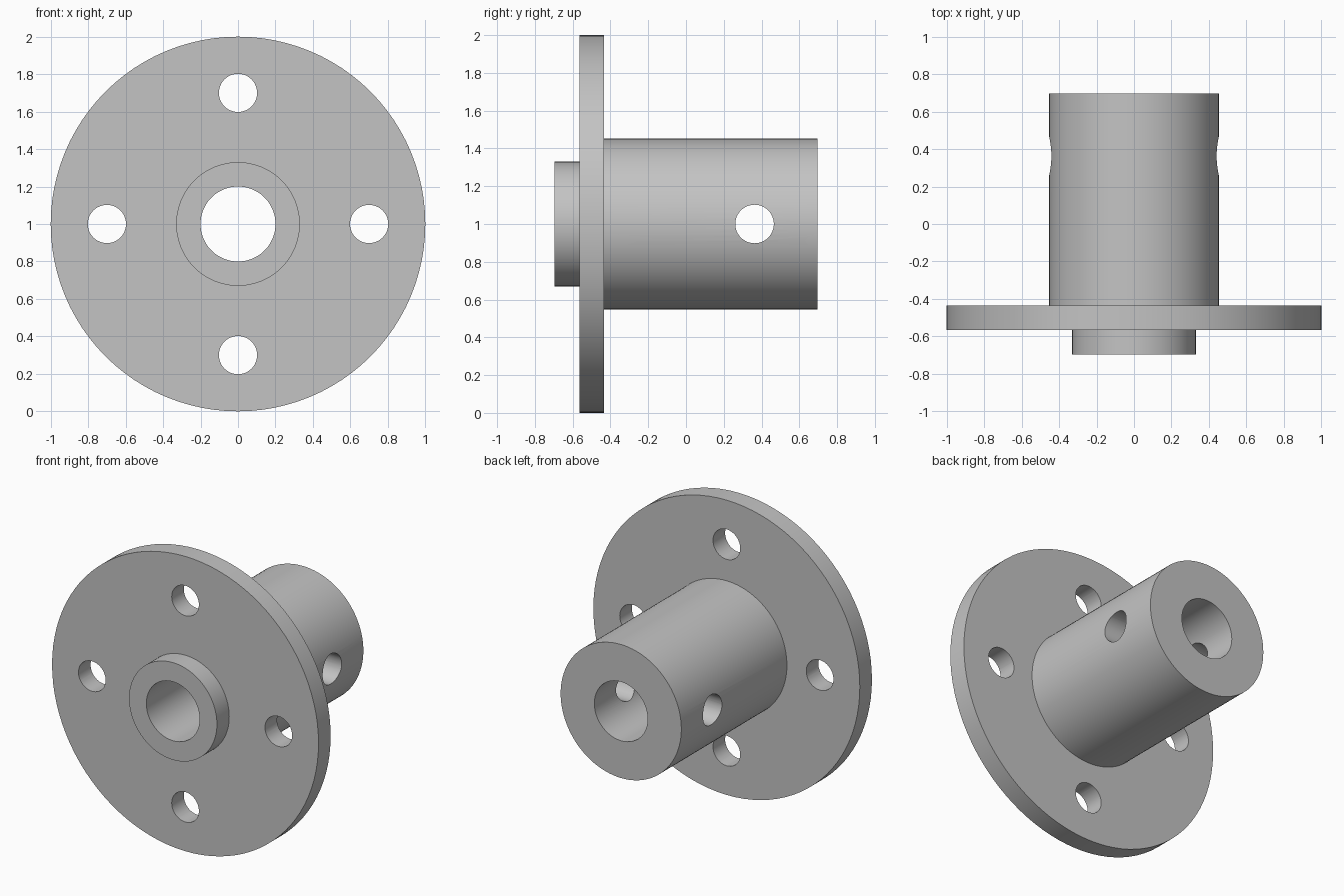
import bpy
import bmesh
from math import pi, sin, cos, radians
from mathutils import Matrix, Vector

cube = bpy.data.objects.get("Cube")
if cube:
    bpy.data.objects.remove(cube, do_unlink=True)

SEGMENTS = 96
CENTRE_Z = 1.0
BORE, BOSS, HUB, FLANGE = 0.2, 0.33, 0.453, 1.0
FRONT, FLANGE_FRONT, FLANGE_BACK, BACK = -0.697, -0.565, -0.435, 0.697
HOLE, BOLT_CIRCLE, CROSS_Y = 0.102, 0.7, 0.363

grey = bpy.data.materials.new("metal_grey")
grey.use_nodes = True
colour = (0.55, 0.55, 0.55, 1)
grey.diffuse_color = colour
grey.node_tree.nodes["Principled BSDF"].inputs["Base Color"].default_value = colour


def add_object(name, bm):
    bmesh.ops.recalc_face_normals(bm, faces=bm.faces)
    mesh = bpy.data.meshes.new(name)
    bm.to_mesh(mesh)
    bm.free()
    mesh.materials.append(grey)
    obj = bpy.data.objects.new(name, mesh)
    bpy.context.collection.objects.link(obj)
    return obj


def lathe(name, profile):
    """Spin a closed (radius, y) profile about the horizontal bore axis."""
    bm = bmesh.new()
    verts = [bm.verts.new((r, y, CENTRE_Z)) for r, y in profile]
    edges = [bm.edges.new((v, verts[i - 1])) for i, v in enumerate(verts)]
    bmesh.ops.spin(bm, geom=verts + edges, cent=(0, 0, CENTRE_Z), axis=(0, 1, 0),
                   angle=2 * pi, steps=SEGMENTS)
    bmesh.ops.remove_doubles(bm, verts=bm.verts, dist=0.0001)
    return add_object(name, bm)


def drill(bm, centre, axis, depth):
    turn = Vector((0, 0, 1)).rotation_difference(Vector(axis)).to_matrix().to_4x4()
    bmesh.ops.create_cone(bm, cap_ends=True, segments=48, radius1=HOLE, radius2=HOLE,
                          depth=depth, matrix=Matrix.Translation(centre) @ turn)


# Boss, flange and hub turned as one piece with a through bore
body = lathe("flanged_hub", [
    (BORE, FRONT), (BOSS, FRONT), (BOSS, FLANGE_FRONT), (FLANGE, FLANGE_FRONT),
    (FLANGE, FLANGE_BACK), (HUB, FLANGE_BACK), (HUB, BACK), (BORE, BACK)])

# Four bolt holes in the flange and one cross hole through the hub
bm = bmesh.new()
for i in range(4):
    a = i * pi / 2
    drill(bm, (BOLT_CIRCLE * cos(a), (FLANGE_FRONT + FLANGE_BACK) / 2,
               CENTRE_Z + BOLT_CIRCLE * sin(a)), (0, 1, 0), 0.3)
drill(bm, (0, CROSS_Y, CENTRE_Z), (1, 0, 0), 1.2)
cutter = add_object("hole_cutter", bm)

# Cut the holes, then drop the cutter
cut = body.modifiers.new("holes", 'BOOLEAN')
cut.operation = 'DIFFERENCE'
cut.solver = 'EXACT'
cut.object = cutter
bpy.ops.object.select_all(action='DESELECT')
body.select_set(True)
bpy.context.view_layer.objects.active = body
bpy.ops.object.modifier_apply(modifier=cut.name)
bpy.data.objects.remove(cutter, do_unlink=True)

bpy.ops.object.shade_smooth_by_angle(angle=radians(30))
